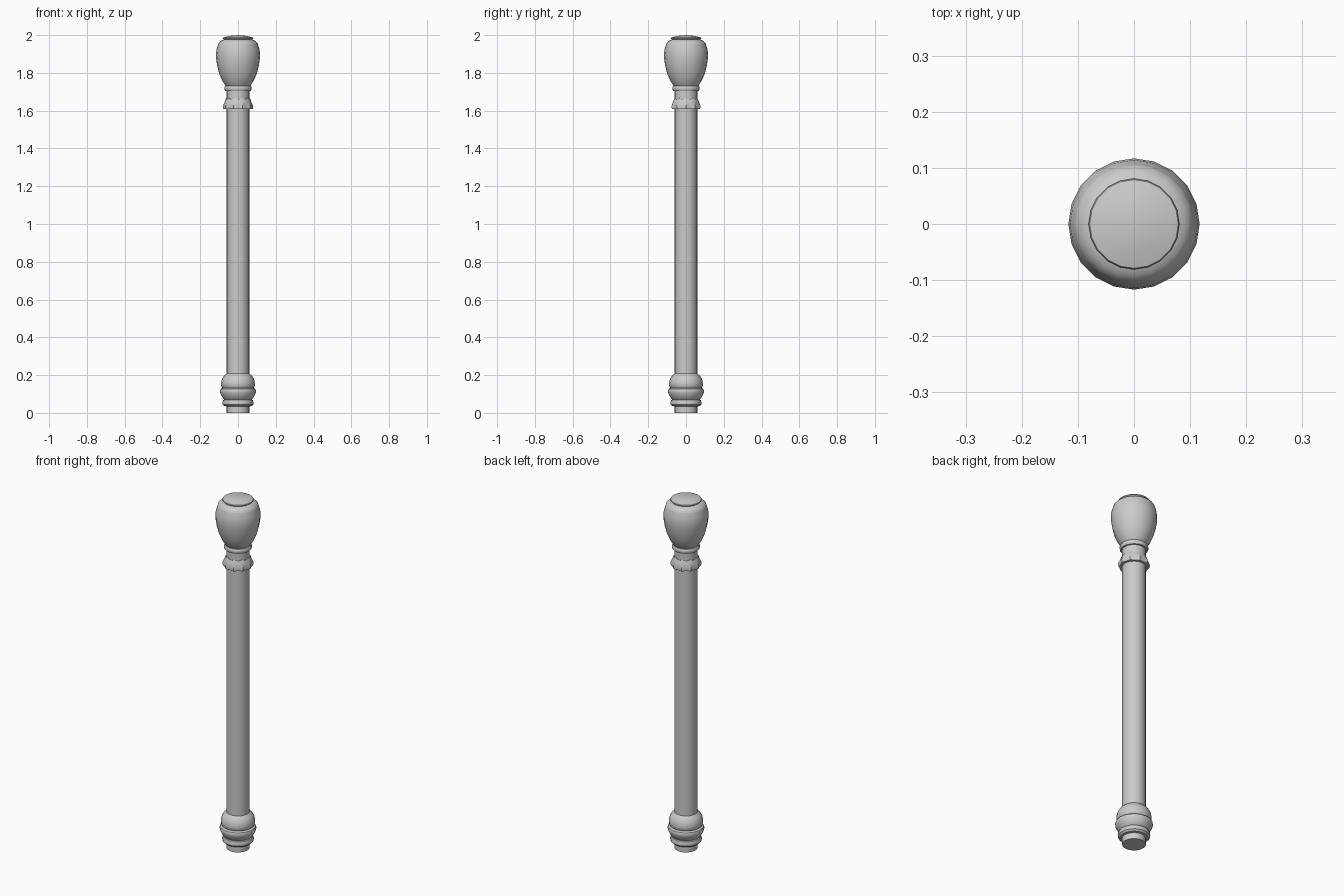
import bpy, bmesh, math

if "Cube" in bpy.data.objects:
    bpy.data.objects.remove(bpy.data.objects["Cube"])

SIDES = 20


def lathe(name, profile, ripple=None):
    """Revolve (radius, z) points; ripple holds (dr, dz) added on alternate columns."""
    bm = bmesh.new()
    rings = []
    for k, (r, z) in enumerate(profile):
        if r == 0:
            rings.append([bm.verts.new((0, 0, z))])
            continue
        ring = []
        for i in range(SIDES):
            a = 2 * math.pi * i / SIDES
            dr, dz = ripple[k] if ripple and i % 2 else (0, 0)
            ring.append(bm.verts.new(((r + dr) * math.cos(a), (r + dr) * math.sin(a), z + dz)))
        rings.append(ring)
    for lo, hi in zip(rings, rings[1:]):
        for i in range(SIDES):
            j = (i + 1) % SIDES
            if len(lo) == 1:
                bm.faces.new((lo[0], hi[j], hi[i]))
            elif len(hi) == 1:
                bm.faces.new((lo[i], lo[j], hi[0]))
            else:
                bm.faces.new((lo[i], lo[j], hi[j], hi[i]))
    bmesh.ops.recalc_face_normals(bm, faces=bm.faces)
    mesh = bpy.data.meshes.new(name)
    bm.to_mesh(mesh)
    bm.free()
    ob = bpy.data.objects.new(name, mesh)
    bpy.context.collection.objects.link(ob)
    bpy.ops.object.select_all(action='DESELECT')
    ob.select_set(True)
    bpy.context.view_layer.objects.active = ob
    bpy.ops.object.shade_smooth_by_angle(angle=math.radians(35))
    return ob


# Straight shaft with the narrow foot
lathe("shaft", [(0, 0), (0.06, 0), (0.06, 1.705), (0, 1.705)])

# Turned mouldings near the foot
lathe("base_moulding", [
    (0.058, 0.034), (0.072, 0.036), (0.081, 0.045), (0.082, 0.058), (0.078, 0.068),
    (0.072, 0.071), (0.078, 0.075), (0.094, 0.106), (0.095, 0.118), (0.092, 0.126),
    (0.083, 0.132), (0.089, 0.142), (0.089, 0.158), (0.085, 0.178),
    (0.075, 0.195), (0.061, 0.208), (0.058, 0.208)])

# Scalloped collar under the head
lathe("scalloped_collar",
      [(0.058, 1.608), (0.078, 1.608), (0.081, 1.624), (0.070, 1.648), (0.064, 1.666), (0.058, 1.666)],
      [(0, 0), (-0.006, 0), (-0.008, 0.004), (-0.003, 0.003), (-0.002, -0.007), (0, -0.007)])

# Rounded ring on the neck
lathe("neck_ring", [
    (0.058, 1.704), (0.068, 1.705), (0.072, 1.711), (0.072, 1.724),
    (0.068, 1.730), (0.058, 1.731)])

# Urn-shaped head
lathe("head", [
    (0, 1.725), (0.060, 1.725), (0.068, 1.735), (0.085, 1.762), (0.099, 1.795),
    (0.109, 1.832), (0.115, 1.868), (0.117, 1.895), (0.114, 1.925),
    (0.106, 1.950), (0.104, 1.957), (0.092, 1.969), (0.074, 1.977), (0, 1.977)])

# Shallow domed cap
lathe("cap", [
    (0, 1.974), (0.072, 1.974), (0.081, 1.983), (0.079, 1.987), (0.045, 1.996), (0, 2.0)])
